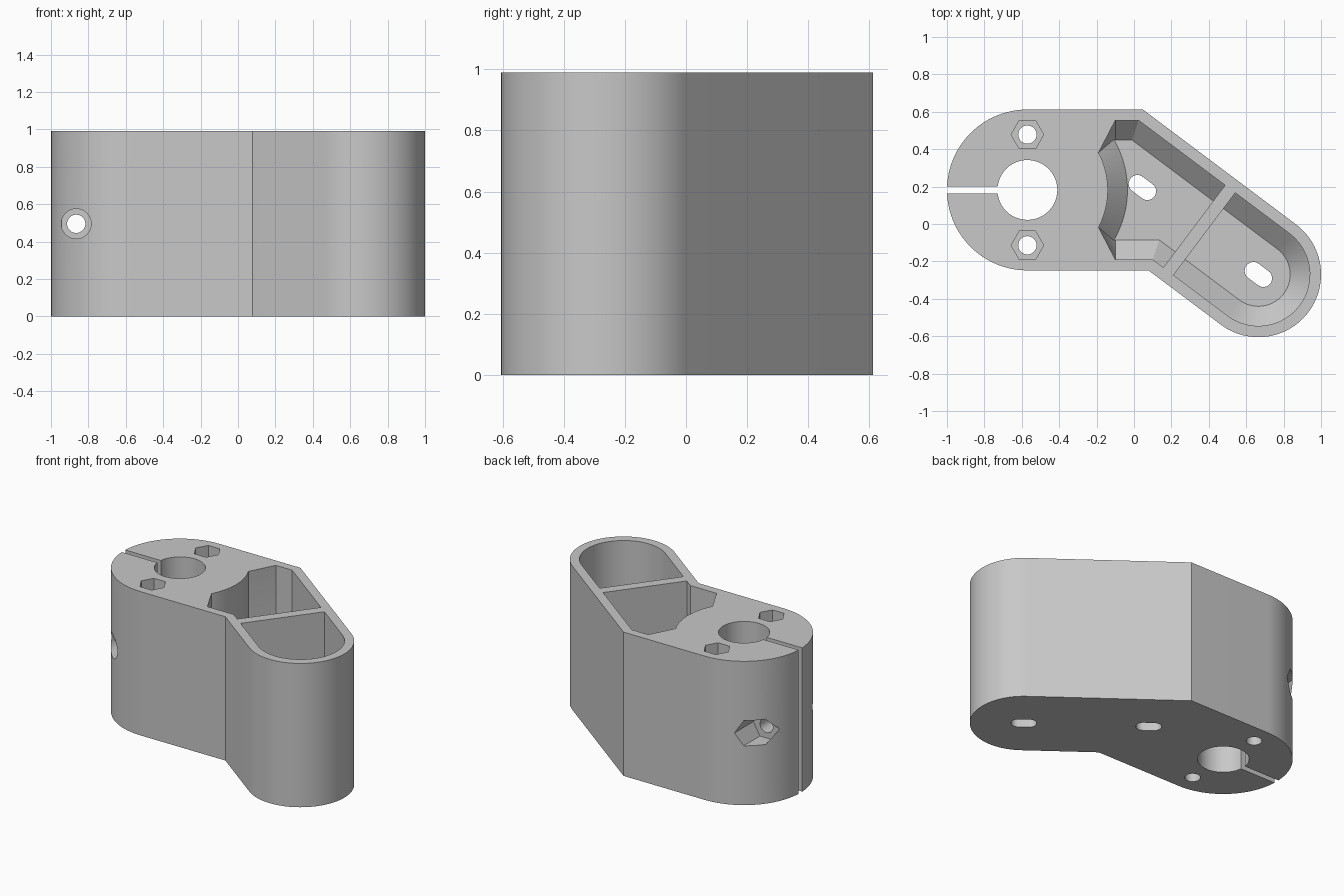
import bpy, bmesh
from math import sin, cos, pi, radians, asin
from mathutils import Matrix, Vector

cube = bpy.data.objects.get("Cube")
if cube:
    bpy.data.objects.remove(cube, do_unlink=True)

HEIGHT, FLOOR, CHAMFER = 0.99, 0.1, 0.105
CLAMP = Vector((-0.57, 0.182))      # axis of the rod hole
CLAMP_R = 0.43
ARM_ALONG, ARM_ACROSS = 0.694, 0.183   # arm end centre in arm coordinates
ARM_R, POCKET_R = 0.335, 0.275
RIB = (0.265, 0.333)                # the two sides of the rib along the arm
TOP = HEIGHT + 0.1

grey = bpy.data.materials.new("plain grey")
grey.use_nodes = True
grey.diffuse_color = (0.58, 0.58, 0.58, 1)
grey.node_tree.nodes["Principled BSDF"].inputs["Base Color"].default_value = grey.diffuse_color


def arm(s, t):
    """Arm coordinates (along, across) to x, y."""
    return Vector((0.8 * s + 0.6 * t, -0.6 * s + 0.8 * t))


def arc(centre, r, start, end, n=32):
    angles = [start + (end - start) * i / n for i in range(n + 1)]
    return [Vector((centre[0] + r * cos(a), centre[1] + r * sin(a))) for a in angles]


def circle(centre, r, n=48):
    return arc(centre, r, 0, 2 * pi, n)[:-1]


def loft(name, rings, matrix=None):
    """Closed solid through (outline, z) rings with equal point counts."""
    bm = bmesh.new()
    loops = [[bm.verts.new((p[0], p[1], z)) for p in pts] for pts, z in rings]
    n = len(loops[0])
    for a, b in zip(loops, loops[1:]):
        for i in range(n):
            j = (i + 1) % n
            bm.faces.new((a[i], a[j], b[j], b[i]))
    bm.faces.new(loops[0][::-1])
    bm.faces.new(loops[-1])
    if matrix:
        bm.transform(matrix)
    bmesh.ops.recalc_face_normals(bm, faces=bm.faces)
    mesh = bpy.data.meshes.new(name)
    bm.to_mesh(mesh)
    bm.free()
    obj = bpy.data.objects.new(name, mesh)
    mesh.materials.append(grey)
    bpy.context.collection.objects.link(obj)
    return obj


def prism(name, pts, z0, z1, matrix=None):
    return loft(name, [(pts, z0), (pts, z1)], matrix)


def pocket(name, outline):
    """Straight-walled pocket with a sloped foot around its floor."""
    return loft(name, [(outline(CHAMFER), FLOOR), (outline(0), FLOOR + CHAMFER), (outline(0), TOP)])


def crossing(y, t):
    """Point where a level wall meets a wall running along the arm."""
    return Vector(((t - 0.8 * y) / 0.6, y))


def near_pocket(o):
    half, r = 0.372 - o, CLAMP_R + o
    spread = asin((0.2 + 0.07 * o / CHAMFER) / r)
    hi, lo = CLAMP.y + half, CLAMP.y - half
    t_hi, t_lo = ARM_ACROSS + POCKET_R - o, ARM_ACROSS - POCKET_R + o
    return (arc(CLAMP, r, spread, -spread) + [Vector((-0.1, lo)), crossing(lo, t_lo),
            arm(RIB[0], t_lo), arm(RIB[0], t_hi), crossing(hi, t_hi), Vector((-0.1, hi))])


def far_pocket(o):
    r = POCKET_R - o
    local = arc((ARM_ALONG, ARM_ACROSS), r, -pi / 2, pi / 2)
    local += [(RIB[1], ARM_ACROSS + r), (RIB[1], ARM_ACROSS - r)]
    return [arm(*p) for p in local]


def slot(s, t, half=0.033, r=0.047):
    local = arc((s + half, t), r, -pi / 2, pi / 2, 16) + arc((s - half, t), r, pi / 2, 3 * pi / 2, 16)
    return [arm(*p) for p in local]


# Body outline: round clamp end, straight flanks, angled arm with a round end
hi, lo = CLAMP.y + CLAMP_R, CLAMP.y - CLAMP_R
arm_end = arc((ARM_ALONG, ARM_ACROSS), ARM_R, -pi / 2, pi / 2, 48)
outline = arc(CLAMP, CLAMP_R, pi / 2, 3 * pi / 2, 48)
outline += [crossing(lo, ARM_ACROSS - ARM_R)] + [arm(*p) for p in arm_end]
outline += [crossing(hi, ARM_ACROSS + ARM_R)]
body = prism("clamp_bracket_body", outline, 0, HEIGHT)

# Rod hole and clamping slit
cutters = [prism("rod_hole", circle(CLAMP, 0.16), -0.1, TOP)]
slit = [(x, CLAMP.y + y) for x, y in ((-1.1, -0.019), (-0.6, -0.019), (-0.6, 0.019), (-1.1, 0.019))]
cutters.append(prism("clamp_slit", slit, -0.1, TOP))

# Upright bolt holes with nut recesses
for side in (-1, 1):
    spot = (CLAMP.x, CLAMP.y + side * 0.296)
    cutters.append(prism("bolt_hole", circle(spot, 0.049, 32), -0.1, TOP))
    cutters.append(prism("nut_recess", circle(spot, 0.087, 6), HEIGHT - 0.1, TOP))

# Clamp screw: through hole, round head seat in front, nut recess behind
across = Matrix.Translation((-0.865, 0, 0.495)) @ Matrix.Rotation(radians(90), 4, 'X')
cutters.append(prism("screw_hole", circle((0, 0), 0.049, 32), -0.8, 0.4, across))
cutters.append(prism("screw_head_seat", circle((0, 0), 0.08, 32), 0.0, 0.4, across))
cutters.append(prism("screw_nut_recess", circle((0, 0), 0.1, 6), -0.8, -0.36, across))

# Two pockets divided by the rib, with mounting slots in their floors
cutters.append(pocket("near_pocket", near_pocket))
cutters.append(pocket("far_pocket", far_pocket))
for s, t in ((-0.081, 0.183), (ARM_ALONG, ARM_ACROSS)):
    cutters.append(prism("mounting_slot", slot(s, t), -0.1, FLOOR + 0.1))

# Carve the body
bpy.ops.object.select_all(action='DESELECT')
bpy.context.view_layer.objects.active = body
body.select_set(True)
for cutter in cutters:
    cutter.hide_render = True
    mod = body.modifiers.new(cutter.name, 'BOOLEAN')
    mod.operation, mod.solver, mod.object = 'DIFFERENCE', 'EXACT', cutter
    bpy.ops.object.modifier_apply(modifier=mod.name)
for cutter in cutters:
    bpy.data.objects.remove(cutter, do_unlink=True)
bpy.ops.object.shade_smooth_by_angle(angle=radians(25))
